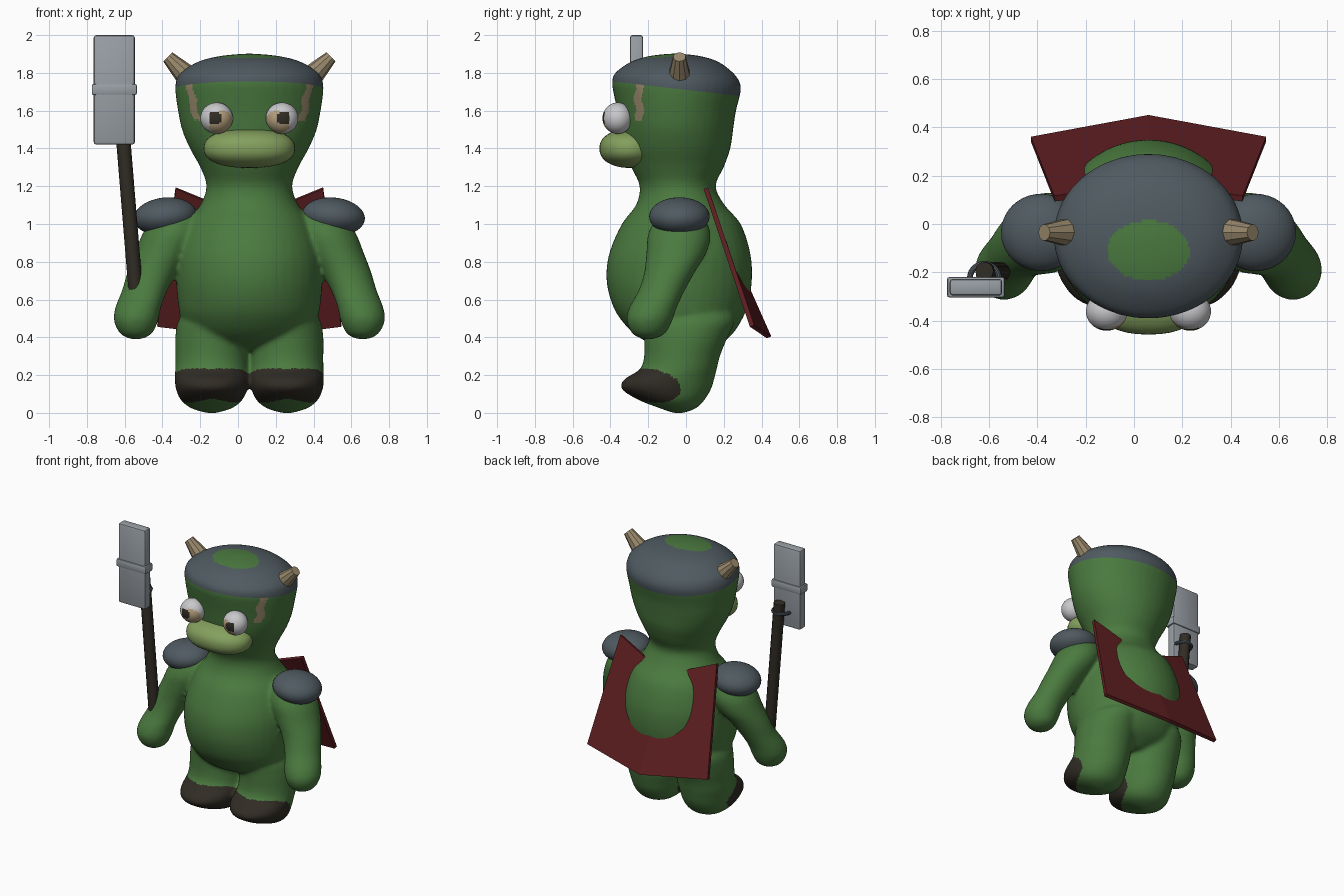
import bpy, bmesh, math
from mathutils import Vector, Matrix

if "Cube" in bpy.data.objects:
    bpy.data.objects.remove(bpy.data.objects["Cube"])

CX = 0.06  # body centre line


def mat(name, r, g, b):
    m = bpy.data.materials.new(name)
    m.diffuse_color = (r, g, b, 1)
    m.use_nodes = True
    m.node_tree.nodes["Principled BSDF"].inputs["Base Color"].default_value = m.diffuse_color
    return m


GREEN = mat("skin green", 0.07, 0.195, 0.05)
LIME = mat("muzzle green", 0.23, 0.35, 0.11)
SLATE = mat("slate grey", 0.078, 0.102, 0.118)
DARK = mat("dark brown", 0.03, 0.025, 0.018)
HORN = mat("horn tan", 0.32, 0.25, 0.15)
RED = mat("cape red", 0.12, 0.014, 0.016)
STEEL = mat("steel", 0.32, 0.35, 0.38)
WHITE = mat("eye white", 0.58, 0.58, 0.6)
TAN = mat("iris tan", 0.47, 0.36, 0.21)


def finish(bm, name, mats, smooth=True):
    bmesh.ops.recalc_face_normals(bm, faces=bm.faces[:])
    me = bpy.data.meshes.new(name)
    bm.to_mesh(me)
    bm.free()
    for m in mats:
        me.materials.append(m)
    ob = bpy.data.objects.new(name, me)
    bpy.context.collection.objects.link(ob)
    select(ob)
    if smooth:
        bpy.ops.object.shade_smooth_by_angle(angle=math.radians(35))
    return ob


def select(ob):
    bpy.ops.object.select_all(action='DESELECT')
    ob.select_set(True)
    bpy.context.view_layer.objects.active = ob


def spline(rows, steps=4):
    """Catmull-Rom interpolation through the section rows."""
    out = []
    for i in range(len(rows) - 1):
        a, b, c, d = (rows[max(0, min(len(rows) - 1, i + k))] for k in (-1, 0, 1, 2))
        for s in range(steps):
            t = s / steps
            out.append([0.5 * (2 * q + (r - p) * t + (2 * p - 5 * q + 4 * r - w) * t * t
                               + (3 * q - p - 3 * r + w) * t ** 3)
                        for p, q, r, w in zip(a, b, c, d)])
    return out + [list(rows[-1])]


def loft(bm, rows, side=1, n=40):
    """Rows: z, x offset, half width, front y, back y."""
    prev = None
    secs = spline(rows)
    for k, (z, dx, rx, yf, yb) in enumerate(secs):
        ring = []
        for i in range(n):
            a = math.tau * i / n
            ring.append(bm.verts.new((CX + side * (dx + rx * math.cos(a)),
                                      (yf + yb) / 2 + (yb - yf) / 2 * math.sin(a), z)))
        if prev:
            for i in range(n):
                j = (i + 1) % n
                bm.faces.new((prev[i], prev[j], ring[j], ring[i]))
        if k in (0, len(secs) - 1):
            bm.faces.new(ring)
        prev = ring


def ellipsoid(bm, c, r):
    bmesh.ops.create_uvsphere(bm, u_segments=40, v_segments=24, radius=1,
                              matrix=Matrix.Translation(c) @ Matrix.Diagonal((*r, 1)))


def rod(bm, a, b, ra, rb, n):
    a, b = Vector(a), Vector(b)
    m = Matrix.Translation((a + b) / 2) @ (b - a).to_track_quat('Z', 'Y').to_matrix().to_4x4()
    bmesh.ops.create_cone(bm, cap_ends=True, segments=n, radius1=ra, radius2=rb,
                          depth=(b - a).length, matrix=m)


# Sections of torso with head, leg and arm
TRUNK = [(0.33, 0, .10, -.10, .12), (0.40, 0, .29, -.25, .23), (0.50, 0, .36, -.35, .30),
         (0.60, 0, .38, -.40, .335), (0.72, 0, .388, -.422, .35), (0.85, 0, .38, -.405, .34),
         (1.0, 0, .33, -.34, .29), (1.1, 0, .26, -.265, .205), (1.2, 0, .227, -.245, .157),
         (1.3, 0, .26, -.29, .20), (1.4, 0, .315, -.33, .235), (1.5, 0, .357, -.35, .25),
         (1.6, 0, .378, -.365, .265), (1.7, 0, .392, -.385, .29), (1.75, 0, .39, -.392, .285),
         (1.8, 0, .365, -.375, .25), (1.86, 0, .27, -.29, .17), (1.89, 0, .15, -.19, .07),
         (1.902, 0, .02, -.08, -.04)]
LEG = [(0.0, .2, .03, -.07, -.01), (0.025, .2, .11, -.14, .055), (0.07, .2, .165, -.255, .10),
       (0.13, .2, .19, -.345, .135), (0.18, .2, .195, -.325, .15), (0.23, .2, .193, -.245, .163),
       (0.3, .2, .192, -.222, .18), (0.4, .2, .192, -.222, .22), (0.5, .19, .18, -.22, .26),
       (0.58, .17, .1, -.12, .2)]
ARM = [(0.39, .60, .03, -.23, -.17), (0.42, .60, .085, -.285, -.11), (0.49, .60, .118, -.315, -.072),
       (0.56, .588, .121, -.30, -.048), (0.65, .553, .121, -.25, -.005), (0.75, .51, .134, -.22, .05),
       (0.85, .455, .15, -.21, .11), (0.95, .41, .155, -.2, .13), (1.04, .38, .12, -.15, .09),
       (1.08, .36, .05, -.08, .02)]

# Body: lofted parts fused into one smooth skin
bm = bmesh.new()
loft(bm, TRUNK)
for s in (-1, 1):
    loft(bm, LEG, s)
    loft(bm, ARM, s)
body = finish(bm, "body", [GREEN, SLATE, DARK, HORN])
mod = body.modifiers.new("fuse", 'REMESH')
mod.mode = 'VOXEL'
mod.voxel_size = 0.0125
mod = body.modifiers.new("soften", 'SMOOTH')
mod.factor = 0.5
mod.iterations = 12
for name in ("fuse", "soften"):
    bpy.ops.object.modifier_apply(modifier=name)

# Paint cap, crown patch, toes and cheek stripes on the skin
bm = bmesh.new()
bm.from_mesh(body.data)
bmesh.ops.bisect_plane(bm, geom=bm.verts[:] + bm.edges[:] + bm.faces[:],
                       plane_co=(0, 0, 1.71), plane_no=(0, 0.115, 1))
for f in bm.faces:
    x, y, z = f.calc_center_median()
    d = x - CX
    f.smooth = True
    f.material_index = 0
    if z + 0.115 * y > 1.71:
        if (d / .17) ** 2 + ((y + .11) / .125) ** 2 > 1:
            f.material_index = 1
    elif z < 0.3 and ((y + .19) / .165) ** 2 + ((z - .145 + .12 * (y + .19)) / .088) ** 2 < 1:
        f.material_index = 2
    elif 1.55 < z and abs(d) > .2 and abs(y + .25 + .006 * math.sin(z * 50)) < .02:
        f.material_index = 3
bm.to_mesh(body.data)
bm.free()

# Muzzle: rounded, slightly boxy snout
bm = bmesh.new()
ellipsoid(bm, (0, 0, 0), (1, 1, 1))
for v in bm.verts:
    p = [math.copysign(abs(c) ** e, c) for c, e in zip(v.co, (0.85, 1, 0.85))]
    v.co = (CX + .242 * p[0], -.30 + .158 * p[1], 1.40 + .103 * p[2])
finish(bm, "muzzle", [LIME])

for s, tag in ((-1, "left"), (1, "right")):
    # Shoulder pads
    bm = bmesh.new()
    ellipsoid(bm, (0, 0, 0), (.167, .16, .1))
    bm.transform(Matrix.Translation((CX + s * .445, -.035, 1.04)) @ Matrix.Rotation(s * .1, 4, 'Y'))
    finish(bm, "shoulder_pad_" + tag, [SLATE])

    # Eyes with iris and pupil zones facing forward
    bm = bmesh.new()
    c = Vector((CX + s * .173, -.362, 1.56))
    ellipsoid(bm, c, (.086, .08, .083))
    iris = Vector((-s * .45, -1, -.45)).normalized()
    pupil = Vector((s * .12, -1, 0)).normalized()
    for f in bm.faces:
        n = (f.calc_center_median() - c).normalized()
        f.material_index = 2 if n.dot(pupil) > .9 else 1 if n.dot(iris) > .62 else 0
    finish(bm, "eye_" + tag, [WHITE, TAN, DARK])

    # Horns
    bm = bmesh.new()
    rod(bm, (CX + s * .305, -.035, 1.757), (CX + s * .432, -.035, 1.885), .068, .034, 10)
    finish(bm, "horn_" + tag, [HORN], False)

# Cape: folded sheet with a dipped neckline
bm = bmesh.new()
top = bm.verts.new((CX, .16, 1.03))
hem = bm.verts.new((CX, .44, .40))
for s in (-1, 1):
    a = bm.verts.new((CX + s * .39, .105, 1.19))
    b = bm.verts.new((CX + s * .487, .35, .46))
    bm.faces.new((top, a, b, hem))
cape = finish(bm, "cape", [RED], False)
mod = cape.modifiers.new("thickness", 'SOLIDIFY')
mod.thickness = 0.025
mod.offset = 0

# Weapon: handle, blade, band and fixing ring
bm = bmesh.new()
rod(bm, (-.538, -.195, .6), (-.62, -.195, 1.6), .038, .038, 12)
finish(bm, "weapon_handle", [DARK])


def slab(name, c, size, bevel):
    bm = bmesh.new()
    bmesh.ops.create_cube(bm, size=1, matrix=Matrix.Translation(c) @ Matrix.Diagonal((*size, 1)))
    bmesh.ops.bevel(bm, geom=bm.edges[:], offset=bevel, segments=2, profile=0.5, affect='EDGES')
    finish(bm, name, [STEEL])


slab("weapon_blade", (-.655, -.262, 1.71), (.218, .07, .58), .014)
slab("weapon_band", (-.655, -.262, 1.712), (.238, .084, .056), .008)
bpy.ops.mesh.primitive_torus_add(location=(-.62, -.225, 1.53), major_radius=.06,
                                 minor_radius=.012, major_segments=28, minor_segments=10)
ring = bpy.context.object
ring.name = "weapon_ring"
ring.data.materials.append(SLATE)
bpy.ops.object.shade_smooth_by_angle(angle=math.radians(35))
